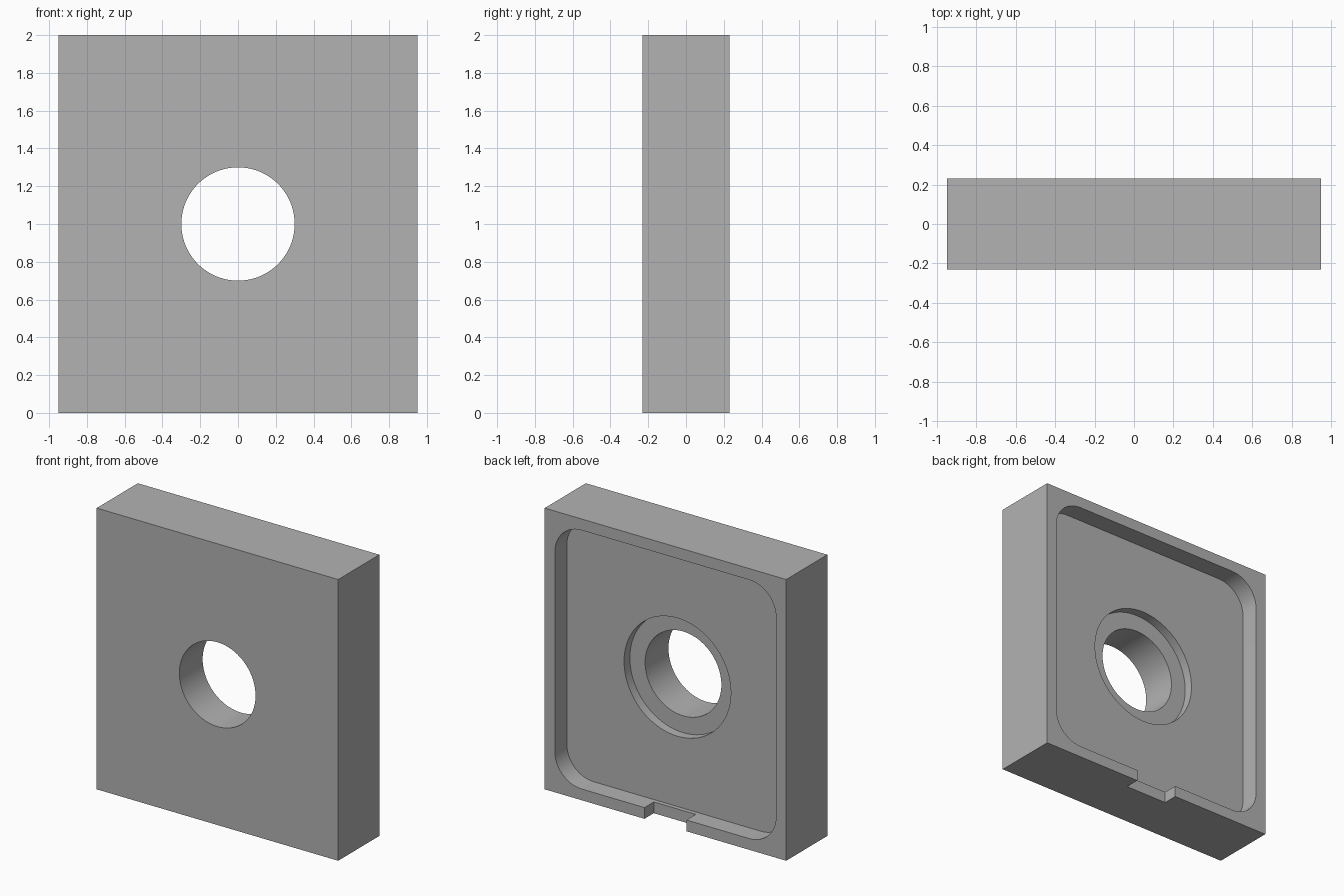
import bpy
import bmesh
from math import pi, cos, sin
from mathutils import Matrix, Vector

WIDTH, DEPTH, HEIGHT = 1.9, 0.462, 2.0
BACK = DEPTH / 2
MID = HEIGHT / 2
WALL = 0.08
OVER = 0.1  # how far cutters stick out past the block

cube = bpy.data.objects.get("Cube")
if cube:
    bpy.data.objects.remove(cube, do_unlink=True)

grey = bpy.data.materials.new("plain grey")
grey.use_nodes = True
colour = (0.448, 0.448, 0.448, 1)
grey.diffuse_color = colour
grey.node_tree.nodes["Principled BSDF"].inputs["Base Color"].default_value = colour


def prism(name, outline, y0, y1):
    """Extrude an (x, z) outline along y."""
    bm = bmesh.new()
    face = bm.faces.new([bm.verts.new((x, y0, z)) for x, z in outline])
    side = bmesh.ops.extrude_face_region(bm, geom=[face])
    verts = [v for v in side["geom"] if isinstance(v, bmesh.types.BMVert)]
    bmesh.ops.translate(bm, verts=verts, vec=(0, y1 - y0, 0))
    bmesh.ops.recalc_face_normals(bm, faces=bm.faces)
    mesh = bpy.data.meshes.new(name)
    bm.to_mesh(mesh)
    bm.free()
    mesh.materials.append(grey)
    obj = bpy.data.objects.new(name, mesh)
    bpy.context.collection.objects.link(obj)
    return obj


def rectangle(half_width, z0, z1):
    return [(-half_width, z0), (half_width, z0), (half_width, z1), (-half_width, z1)]


def rounded(half_width, half_height, radius, steps):
    """Rounded outline about the block centre; equal sizes give a circle."""
    points = []
    for i, (sx, sz) in enumerate([(1, 1), (-1, 1), (-1, -1), (1, -1)]):
        for k in range(steps + 1):
            a = (i + k / steps) * pi / 2
            p = (sx * (half_width - radius) + radius * cos(a),
                 MID + sz * (half_height - radius) + radius * sin(a))
            if not points or (Vector(p) - Vector(points[-1])).length > 1e-5:
                points.append(p)
    if (Vector(points[0]) - Vector(points[-1])).length < 1e-5:
        points.pop()
    return points


def circle(radius):
    return rounded(radius, radius, radius, 20)


block = prism("block", rectangle(WIDTH / 2, 0, HEIGHT), -BACK, BACK)

# Rear pocket, counterbore, through hole and bottom wall notch
cutters = [
    prism("pocket_cutter", rounded(WIDTH / 2 - WALL, MID - WALL, 0.21, 12),
          BACK - 0.135, BACK + OVER),
    prism("counterbore_cutter", circle(0.42), BACK - 0.2, BACK + OVER),
    prism("hole_cutter", circle(0.3), -BACK - OVER, BACK + OVER),
    prism("notch_cutter", rectangle(0.165, -OVER, WALL * 2), BACK - 0.105, BACK + OVER),
]

bpy.context.view_layer.objects.active = block
for cutter in cutters:
    cutter.hide_render = True
    cut = block.modifiers.new(cutter.name, "BOOLEAN")
    cut.operation = "DIFFERENCE"
    cut.solver = "EXACT"
    cut.object = cutter
    bpy.ops.object.modifier_apply(modifier=cut.name)
    bpy.data.objects.remove(cutter, do_unlink=True)

# Smooth curved walls, sharp rims
bpy.ops.object.select_all(action="DESELECT")
block.select_set(True)
bpy.ops.object.shade_smooth_by_angle(angle=pi / 6)
